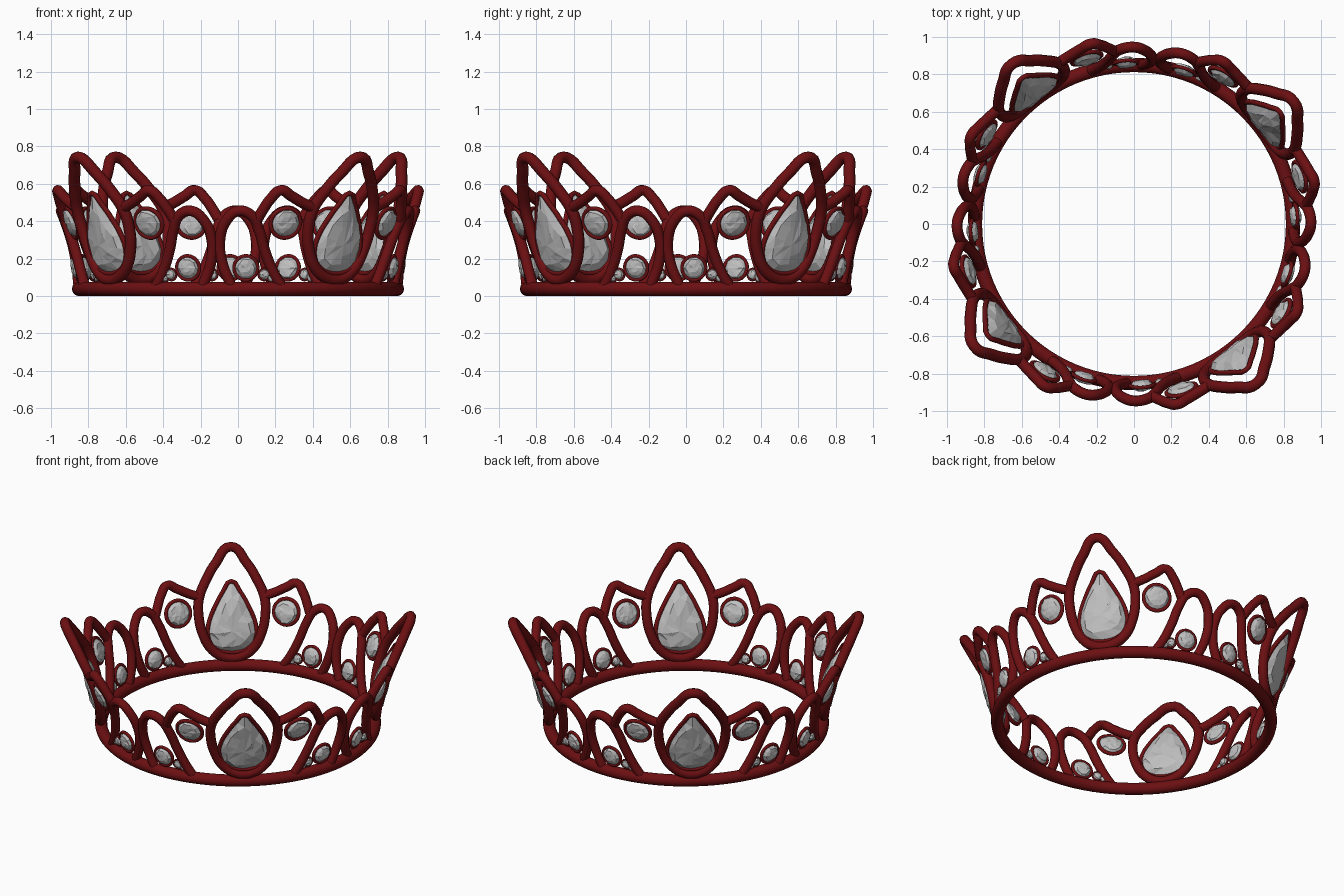
import bpy, bmesh, math, random
from mathutils import Vector

if "Cube" in bpy.data.objects:
    bpy.data.objects.remove(bpy.data.objects["Cube"])

random.seed(4)
CENTRE = math.radians(-52.6)      # direction of the first tall point


def material(name, rgb):
    m = bpy.data.materials.new(name)
    m.diffuse_color = (*rgb, 1)
    m.use_nodes = True
    m.node_tree.nodes["Principled BSDF"].inputs["Base Color"].default_value = m.diffuse_color
    return m


RED = material("dark_red", (0.15, 0.005, 0.006))
GREY = material("gem_grey", (0.52, 0.52, 0.52))


def on_crown(t, z, out=0.0):
    """Point on the flared wall: t degrees from the tall point, height z."""
    r = 0.85 + 0.38 * max(z, 0) ** 1.75 + out
    a = CENTRE + math.radians(t)
    return Vector((r * math.cos(a), r * math.sin(a), z))


def place(name, mesh, mat):
    """Four copies around the crown."""
    mesh.materials.clear()
    mesh.materials.append(mat)
    for k in range(4):
        o = bpy.data.objects.new(f"{name}_{k + 1}", mesh)
        o.rotation_euler.z = k * math.pi / 2
        bpy.context.collection.objects.link(o)


def tube(name, pts, radius, closed=False, res=6):
    """Round bar through points given as (degrees, height)."""
    cu = bpy.data.curves.new(name, 'CURVE')
    cu.dimensions = '3D'
    cu.bevel_depth, cu.bevel_resolution = radius, 3
    cu.resolution_u, cu.use_fill_caps = res, True
    sp = cu.splines.new('BEZIER')
    sp.bezier_points.add(len(pts) - 1)
    for bp, (t, z) in zip(sp.bezier_points, pts):
        bp.co = on_crown(t, z)
        bp.handle_left_type = bp.handle_right_type = 'AUTO'
    sp.use_cyclic_u = closed
    ob = bpy.data.objects.new(name, cu)
    bpy.context.collection.objects.link(ob)
    dg = bpy.context.evaluated_depsgraph_get()
    mesh = bpy.data.meshes.new_from_object(ob.evaluated_get(dg))
    bpy.data.objects.remove(ob)
    for p in mesh.polygons:
        p.use_smooth = True
    place(name, mesh, RED)


def gem(name, outline, centre, depth, bezel):
    """Faceted stone, domed on both faces, with a thin rim around it."""
    ct, cz = centre
    n = len(outline)
    bm = bmesh.new()
    rim = [bm.verts.new(on_crown(t, z)) for t, z in outline]
    for side in (1, -1):
        prev = rim
        for scale, d in ((0.72, 0.75), (0.38, 0.95)):
            ring = []
            for i, (t, z) in enumerate(outline):
                s = scale * random.uniform(0.88, 1.12)
                ring.append(bm.verts.new(on_crown(
                    ct + (t - ct) * s, cz + (z - cz) * s,
                    side * depth * d * random.uniform(0.88, 1.1))))
            for i in range(n):
                j = (i + 1) % n
                bm.faces.new((prev[i], prev[j], ring[j]))
                bm.faces.new((prev[i], ring[j], ring[i]))
            prev = ring
        tip = bm.verts.new(on_crown(ct, cz, side * depth))
        for i in range(n):
            bm.faces.new((prev[i], prev[(i + 1) % n], tip))
    bmesh.ops.recalc_face_normals(bm, faces=bm.faces)
    mesh = bpy.data.meshes.new(name)
    bm.to_mesh(mesh)
    bm.free()
    place(name, mesh, GREY)
    tube(name + "_rim", outline, bezel, True, 3)


def round_outline(t, z, r, n):
    deg = math.degrees(r / 0.88)
    return [(t + deg * math.cos(2 * math.pi * i / n),
             z + r * math.sin(2 * math.pi * i / n)) for i in range(n)]


def mirrored(half):
    """Close a half outline running from the top point to the bottom point."""
    return half + [(-t, z) for t, z in half[-2:0:-1]]


# base band
bpy.ops.mesh.primitive_torus_add(major_radius=0.85, minor_radius=0.038,
                                 major_segments=96, minor_segments=14,
                                 location=(0, 0, 0.038))
band = bpy.context.object
band.name = "base_band"
band.data.materials.append(RED)
bpy.ops.object.shade_smooth_by_angle(angle=math.radians(60))

# tall pointed loop and its teardrop gem
tube("tall_loop", mirrored([(0, .742), (5.3, .655), (9.3, .56), (12.4, .46),
                            (13.1, .36), (11.8, .24), (8.8, .15),
                            (4.5, .1), (0, .085)]), 0.031, True)
gem("teardrop_gem", mirrored([(0, .55), (3.2, .49), (6.3, .41), (8.8, .33),
                              (9.9, .25), (8.7, .18), (5.2, .135),
                              (0, .12)]), (0, .27), 0.045, 0.014)

for s, side in ((-1, "left"), (1, "right")):
    # side point joining the tall loop to the end arch
    tube(f"{side}_point", [(s * t, z) for t, z in (
        (12.2, .47), (16, .495), (20.5, .535), (24, .565), (27, .52),
        (29.5, .455), (31, .41))], 0.029)
    # end arch, from inner foot over the top to the outer foot
    tube(f"{side}_arch", [(s * t, z) for t, z in (
        (21.5, .05), (24.5, .12), (28, .24), (30.3, .35), (33, .43),
        (37.2, .455), (41, .41), (43.6, .3), (43, .18), (40, .06))], 0.029)
    # round gems, shrinking toward the inner foot of the arch
    for label, t, z, r, n, d, b in (
            ("upper_gem", 21.4, .39, .078, 10, .032, .012),
            ("lower_gem", 34.6, .15, .064, 10, .03, .01),
            ("small_gem", 28.0, .115, .031, 8, .02, .006),
            ("tiny_gem", 25.6, .095, .02, 8, .014, .004)):
        gem(f"{side}_{label}", round_outline(s * t, z, r, n),
            (s * t, z), d, b)
